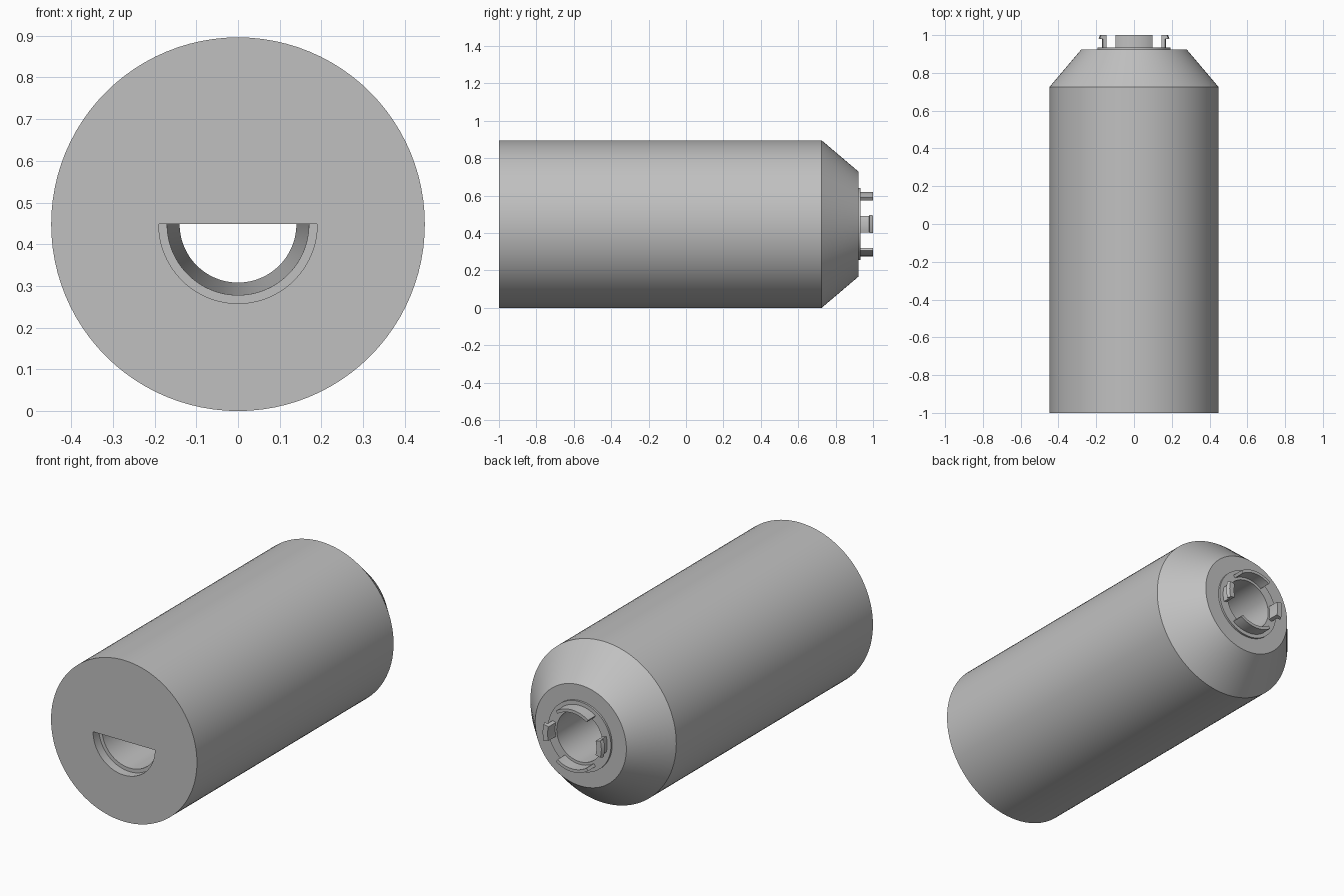
import bpy, bmesh
from math import cos, sin, radians

if "Cube" in bpy.data.objects:
    bpy.data.objects.remove(bpy.data.objects["Cube"])

R = 0.448          # body radius, also the height of the axis
GREY = (0.53, 0.53, 0.53, 1)
mat = bpy.data.materials.new("plain grey")
mat.use_nodes = True
mat.diffuse_color = GREY
mat.node_tree.nodes["Principled BSDF"].inputs["Base Color"].default_value = GREY


def revolve(name, profile, start=0, end=360, steps=96):
    """Sweep a closed (radius, y) profile about the lengthwise axis."""
    full = end - start == 360
    bm = bmesh.new()
    rings = []
    for i in range(steps if full else steps + 1):
        a = radians(start + (end - start) * i / steps)
        rings.append([bm.verts.new((r * cos(a), y, R + r * sin(a)))
                      for r, y in profile])
    n = len(profile)
    for i in range(steps):
        p, q = rings[i], rings[(i + 1) % len(rings)]
        for j in range(n):
            k = (j + 1) % n
            bm.faces.new((p[j], p[k], q[k], q[j]))
    if not full:
        bm.faces.new(rings[0])
        bm.faces.new(rings[-1])
    bmesh.ops.remove_doubles(bm, verts=bm.verts, dist=1e-5)
    bmesh.ops.recalc_face_normals(bm, faces=bm.faces)
    mesh = bpy.data.meshes.new(name)
    bm.to_mesh(mesh)
    bm.free()
    mesh.materials.append(mat)
    obj = bpy.data.objects.new(name, mesh)
    bpy.context.collection.objects.link(obj)
    bpy.ops.object.select_all(action='DESELECT')
    obj.select_set(True)
    bpy.context.view_layer.objects.active = obj
    bpy.ops.object.shade_smooth_by_angle(angle=radians(25))
    return obj


# Hollow body: barrel, tapered shoulder, raised collar and tapering bore
revolve("body", [(0.19, -1), (R, -1), (R, 0.725), (0.28, 0.923),
                 (0.193, 0.923), (0.193, 0.934), (0.14, 0.934),
                 (0.17, -0.95), (0.19, -0.95)])

# Half disc closing the upper part of the front opening
revolve("front_half_cap", [(0, -1), (0.19, -1), (0.19, -0.985), (0, -0.985)],
        0, 180, 48)

# Wide curved tabs above and below the bore
for name, mid in (("top_tab", 90), ("bottom_tab", 270)):
    revolve(name, [(0.155, 0.925), (0.172, 0.925), (0.172, 1), (0.155, 1)],
            mid - 35, mid + 35, 16)

# Narrow hooked clips on both sides
for name, mid in (("left_clip", 0), ("right_clip", 180)):
    revolve(name, [(0.15, 0.925), (0.17, 0.925), (0.17, 0.978),
                   (0.188, 0.982), (0.18, 1), (0.15, 1)],
            mid - 15, mid + 15, 8)
